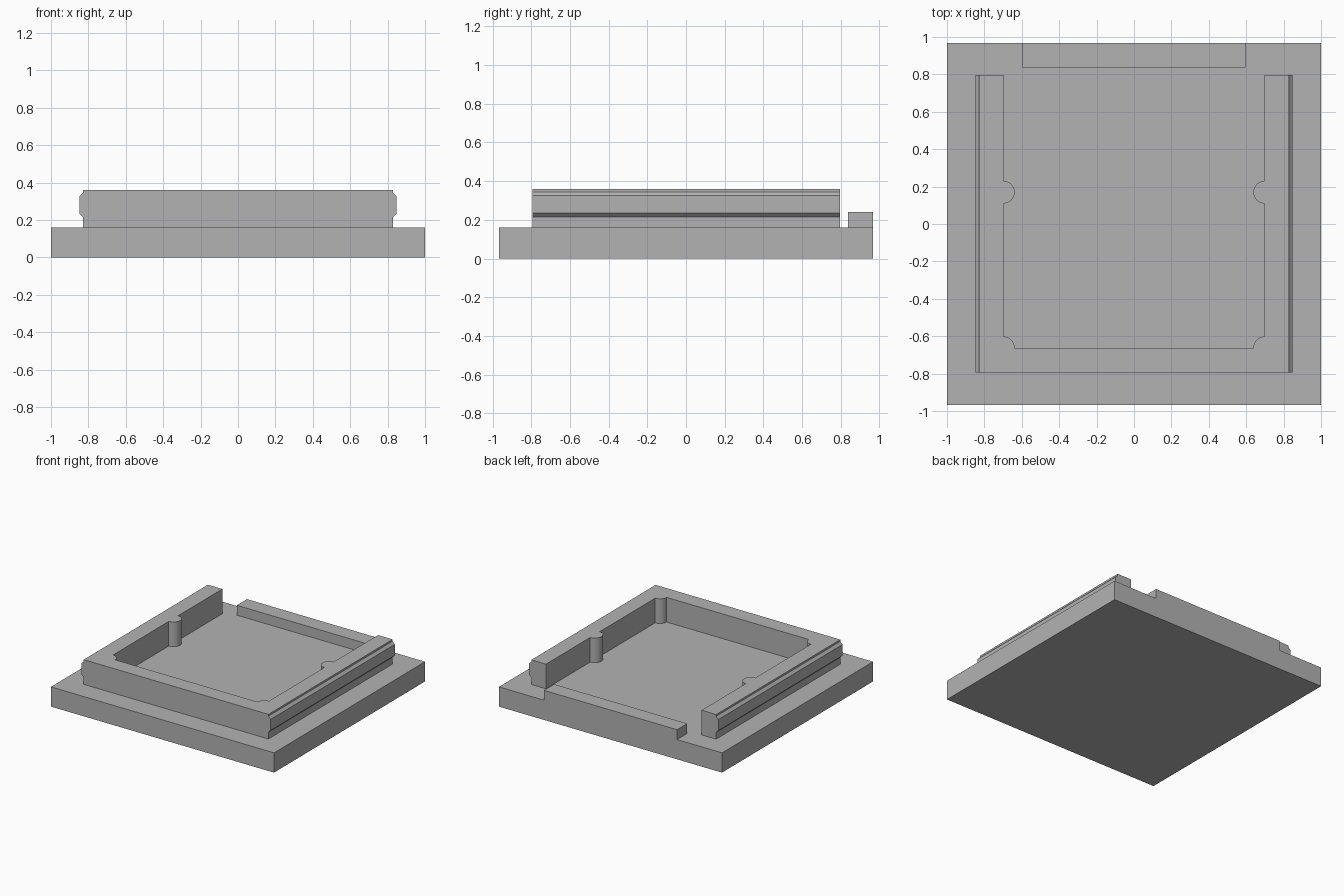
import bpy, bmesh, math
from mathutils import Vector

cube = bpy.data.objects.get("Cube")
if cube:
    bpy.data.objects.remove(cube, do_unlink=True)

grey = bpy.data.materials.new("plain_grey")
grey.use_nodes = True
GREY = (0.45, 0.45, 0.45, 1)
grey.diffuse_color = GREY
grey.node_tree.nodes["Principled BSDF"].inputs["Base Color"].default_value = GREY


def prism(name, points, direction):
    """Extrude a closed planar outline along a direction."""
    bm = bmesh.new()
    face = bm.faces.new([bm.verts.new(p) for p in points])
    grown = bmesh.ops.extrude_face_region(bm, geom=[face], use_keep_orig=True)
    moved = [v for v in grown["geom"] if isinstance(v, bmesh.types.BMVert)]
    bmesh.ops.translate(bm, verts=moved, vec=Vector(direction))
    bmesh.ops.recalc_face_normals(bm, faces=bm.faces)
    mesh = bpy.data.meshes.new(name)
    bm.to_mesh(mesh)
    bm.free()
    mesh.materials.append(grey)
    obj = bpy.data.objects.new(name, mesh)
    bpy.context.collection.objects.link(obj)
    return obj


def box(name, x0, x1, y0, y1, z0, z1):
    outline = [(x0, y0, z0), (x1, y0, z0), (x1, y1, z0), (x0, y1, z0)]
    return prism(name, outline, (0, 0, z1 - z0))


def arc(cx, cy, r, start, end, steps):
    angles = [math.radians(start + (end - start) * i / steps) for i in range(steps + 1)]
    return [(cx + r * math.cos(a), cy + r * math.sin(a)) for a in angles]


HALF_Y, BASE_TOP, WALL_TOP = 0.967, 0.16, 0.36
OUTER_X, INNER_X = 0.828, 0.698
FRONT_Y, INNER_Y, BACK_Y = -0.793, -0.662, 0.797
BOSS_Y, BOSS_R = 0.17, 0.06

# Base slab and low rear lip
box("base_plate", -1, 1, -HALF_Y, HALF_Y, 0, BASE_TOP)
box("rear_lip", -0.597, 0.597, 0.837, HALF_Y, BASE_TOP, 0.24)

# U-shaped wall with half-round bosses and rounded inner corners
right_half = [(OUTER_X, FRONT_Y), (OUTER_X, BACK_Y), (INNER_X, BACK_Y)]
right_half += arc(INNER_X, BOSS_Y, BOSS_R, 90, 270, 20)
right_half += arc(INNER_X, INNER_Y, BOSS_R, 90, 180, 10)
plan = right_half + [(-x, y) for x, y in reversed(right_half)]
wall = prism("u_wall", [(x, y, BASE_TOP) for x, y in plan], (0, 0, WALL_TOP - BASE_TOP))
bpy.context.view_layer.objects.active = wall
wall.select_set(True)
bpy.ops.object.shade_smooth_by_angle(angle=math.radians(30))

# Chamfered snap ridges along both outer sides
ridge = [(OUTER_X, 0.215), (0.848, 0.235), (0.848, 0.325), (OUTER_X, 0.345)]
for name, side in (("left_ridge", 1), ("right_ridge", -1)):
    prism(name, [(side * x, FRONT_Y, z) for x, z in ridge], (0, BACK_Y - FRONT_Y, 0))
